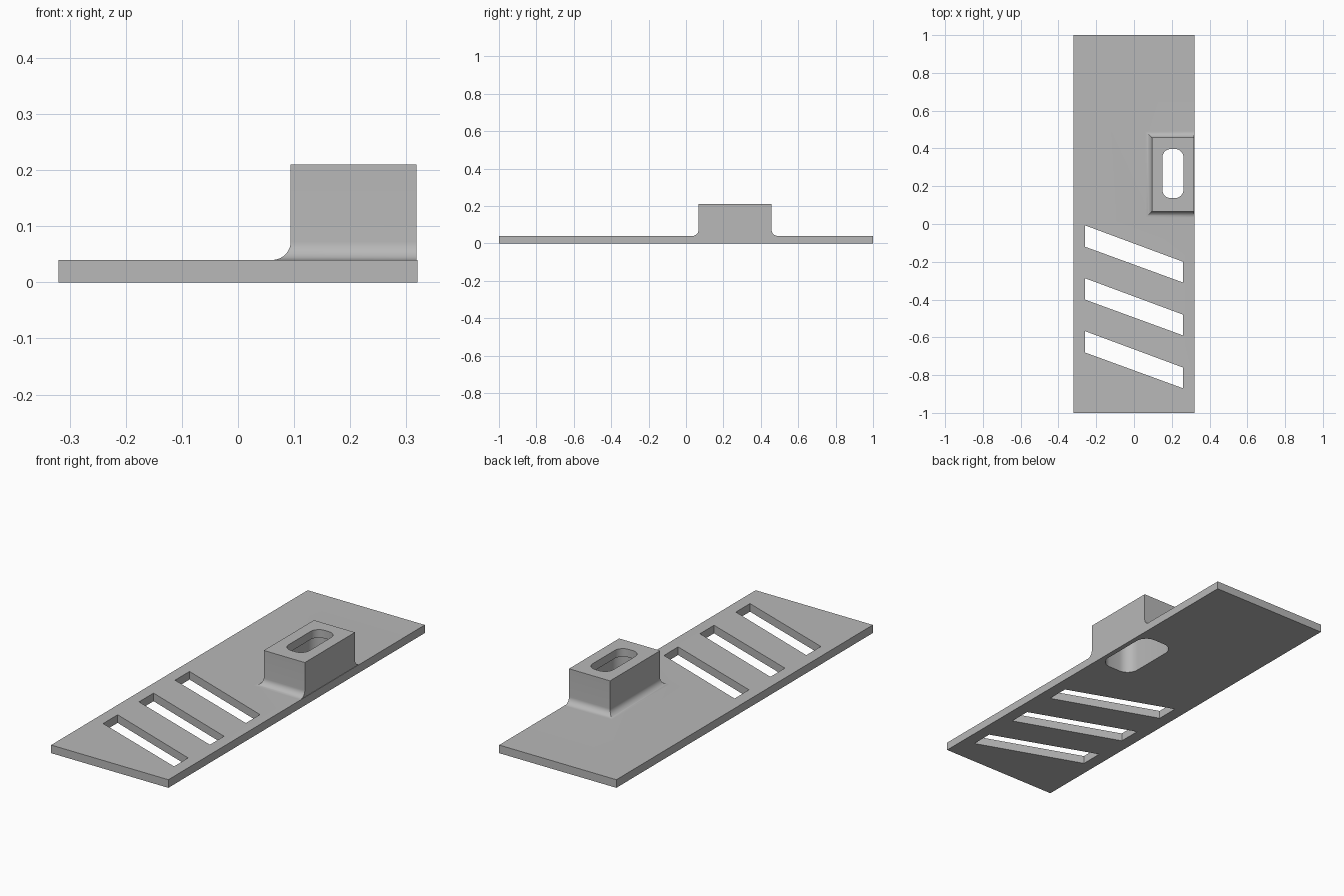
import bpy, bmesh, math

cube = bpy.data.objects.get("Cube")
if cube:
    bpy.data.objects.remove(cube, do_unlink=True)

grey = bpy.data.materials.new("plain_grey")
grey.use_nodes = True
colour = (0.48, 0.48, 0.48, 1)
grey.diffuse_color = colour
grey.node_tree.nodes["Principled BSDF"].inputs["Base Color"].default_value = colour


def loft(name, rings):
    """Closed solid through a stack of matching rings of points."""
    bm = bmesh.new()
    loops = [[bm.verts.new(p) for p in ring] for ring in rings]
    for low, high in zip(loops, loops[1:]):
        for i in range(len(low)):
            j = (i + 1) % len(low)
            bm.faces.new((low[i], low[j], high[j], high[i]))
    bm.faces.new(loops[0][::-1])
    bm.faces.new(loops[-1])
    bmesh.ops.recalc_face_normals(bm, faces=bm.faces)
    mesh = bpy.data.meshes.new(name)
    bm.to_mesh(mesh)
    bm.free()
    obj = bpy.data.objects.new(name, mesh)
    bpy.context.collection.objects.link(obj)
    mesh.materials.append(grey)
    return obj


def prism(name, outline, z0, z1):
    return loft(name, [[(x, y, z) for x, y in outline] for z in (z0, z1)])


def rectangle(x0, x1, y0, y1):
    return [(x0, y0), (x1, y0), (x1, y1), (x0, y1)]


def rounded(cx, cy, hx, hy, r, steps=8):
    pts = []
    for k, (sx, sy) in enumerate([(1, 1), (-1, 1), (-1, -1), (1, -1)]):
        for i in range(steps + 1):
            a = math.pi / 2 * (k + i / steps)
            pts.append((cx + sx * (hx - r) + r * math.cos(a),
                        cy + sy * (hy - r) + r * math.sin(a)))
    return pts


def combine(target, tool, operation):
    mod = target.modifiers.new("combine", "BOOLEAN")
    mod.operation = operation
    mod.solver = "EXACT"
    mod.object = tool
    bpy.context.view_layer.objects.active = target
    bpy.ops.object.modifier_apply(modifier=mod.name)
    bpy.data.objects.remove(tool, do_unlink=True)


THICK, TOP, FILLET = 0.04, 0.21, 0.033

# Base plate
plate = prism("slotted_plate", rectangle(-0.32, 0.32, -1, 1), 0, THICK)


# Raised block with a concave fillet on three sides
def block_ring(offset, z):
    outline = rectangle(0.094 - offset, 0.318, 0.067 - offset, 0.458 + offset)
    return [(x, y, z) for x, y in outline]


rings = [block_ring(FILLET, THICK / 2)]
for i in range(11):
    a = math.pi / 2 * i / 10
    rings.append(block_ring(FILLET * (1 - math.sin(a)),
                            THICK + FILLET * (1 - math.cos(a))))
rings.append(block_ring(0, TOP))
combine(plate, loft("raised_block", rings), "UNION")

# Slanted slots
for n in range(3):
    y = -0.28 * n
    slot = [(-0.26, y - 0.12), (0.26, y - 0.31), (0.26, y - 0.2), (-0.26, y - 0.007)]
    combine(plate, prism("slot_cutter", slot, -0.1, 0.1), "DIFFERENCE")

# Wide pocket from below, narrower opening through the top
combine(plate, prism("pocket_cutter", rounded(0.206, 0.267, 0.09, 0.165, 0.06),
                     -0.1, 0.17), "DIFFERENCE")
combine(plate, prism("opening_cutter", rounded(0.206, 0.267, 0.056, 0.13, 0.045),
                     0.1, 0.3), "DIFFERENCE")

bpy.ops.object.select_all(action="DESELECT")
plate.select_set(True)
bpy.context.view_layer.objects.active = plate
bpy.ops.object.shade_smooth_by_angle(angle=math.radians(30))
